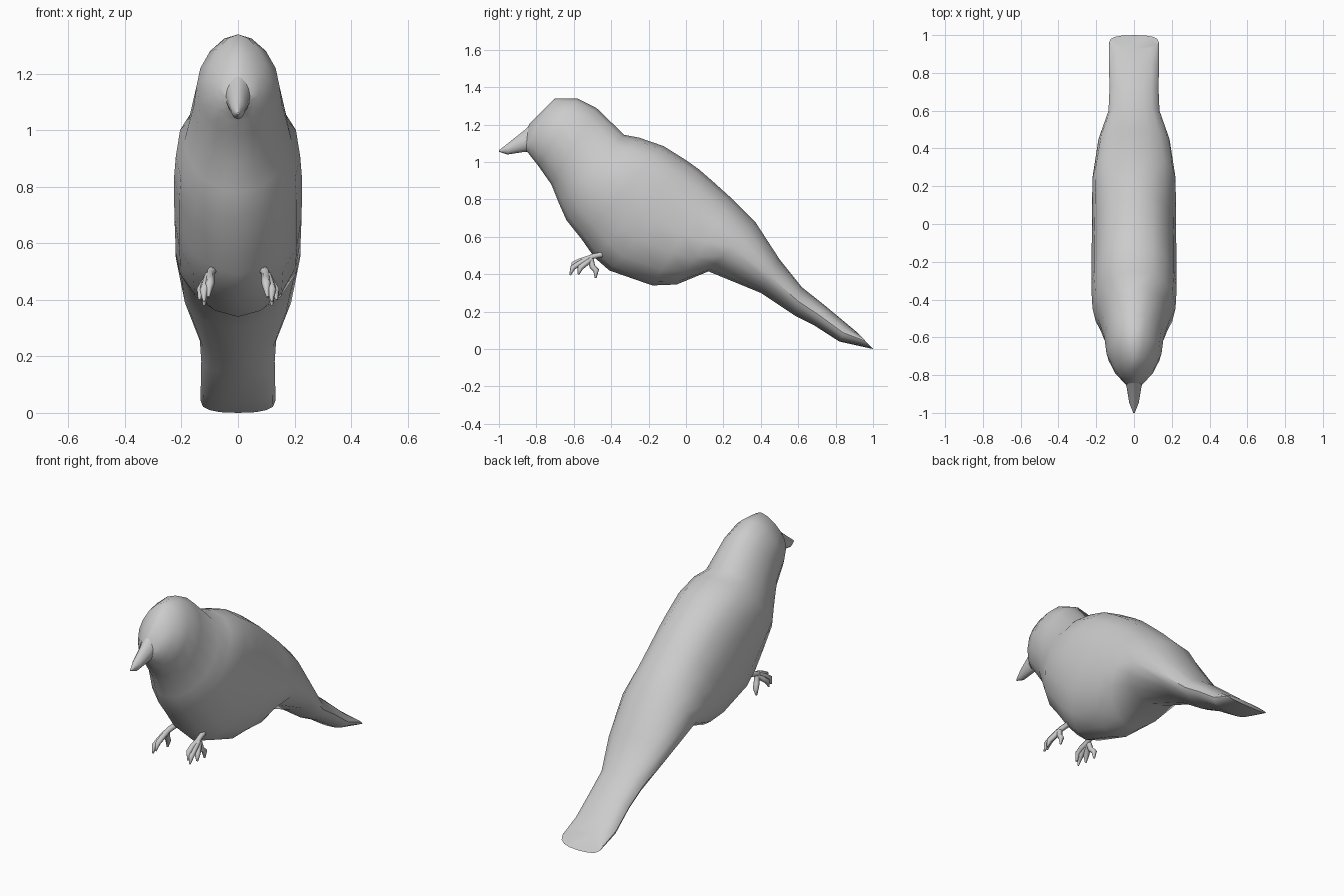
import bpy, bmesh, math
from mathutils import Vector

SIDES = 16


def finish(obj, angle):
    bpy.ops.object.select_all(action='DESELECT')
    obj.select_set(True)
    bpy.context.view_layer.objects.active = obj
    bpy.ops.object.shade_smooth_by_angle(angle=math.radians(angle))


def loft(name, rings, angle=45):
    """Rings: (top y, top z, bottom y, bottom z, half width, upper and lower squareness)."""
    bm = bmesh.new()
    loops = []
    for ty, tz, by, bz, w, upper, lower in rings:
        top, bottom = Vector((0, ty, tz)), Vector((0, by, bz))
        mid, half = (top + bottom) / 2, (top - bottom) / 2
        loop = []
        for i in range(SIDES):
            a = 2 * math.pi * i / SIDES
            s, c = math.sin(a), math.cos(a)
            n = upper if c > 0 else lower
            x = math.copysign(abs(s) ** (2 / n), s) * w
            h = math.copysign(abs(c) ** (2 / n), c)
            loop.append(bm.verts.new(mid + half * h + Vector((x, 0, 0))))
        loops.append(loop)
    for a, b in zip(loops, loops[1:]):
        for i in range(SIDES):
            j = (i + 1) % SIDES
            bm.faces.new((a[i], a[j], b[j], b[i]))
    bm.faces.new(loops[0])
    bm.faces.new(loops[-1])
    bmesh.ops.recalc_face_normals(bm, faces=bm.faces)
    mesh = bpy.data.meshes.new(name)
    bm.to_mesh(mesh)
    bm.free()
    obj = bpy.data.objects.new(name, mesh)
    bpy.context.collection.objects.link(obj)
    finish(obj, angle)
    return obj


# Head, breast, back and tail in one skin
loft("body", [
    (-0.84, 1.20, -0.86, 1.06, 0.042, 1.7, 2),
    (-0.77, 1.27, -0.845, 1.05, 0.076, 1.7, 2),
    (-0.70, 1.34, -0.83, 1.03, 0.108, 1.7, 2),
    (-0.58, 1.34, -0.79, 0.98, 0.146, 1.75, 1.9),
    (-0.48, 1.29, -0.72, 0.88, 0.157, 2, 1.9),
    (-0.33, 1.145, -0.68, 0.78, 0.190, 2.0, 1.9),
    (-0.25, 1.13, -0.64, 0.69, 0.220, 2.2, 1.9),
    (-0.12, 1.085, -0.56, 0.59, 0.226, 2.4, 2.0),
    (0.00, 1.01, -0.49, 0.49, 0.226, 2.4, 2.0),
    (0.07, 0.96, -0.41, 0.42, 0.225, 2.4, 2.0),
    (0.15, 0.89, -0.18, 0.34, 0.222, 2.3, 1.9),
    (0.25, 0.80, -0.05, 0.345, 0.222, 2.2, 1.9),
    (0.37, 0.68, 0.12, 0.415, 0.220, 2.1, 1.9),
    (0.50, 0.48, 0.40, 0.30, 0.188, 2, 1.7),
    (0.62, 0.33, 0.58, 0.18, 0.135, 2, 1.7),
    (0.74, 0.235, 0.68, 0.13, 0.13, 2.1, 1.8),
    (0.86, 0.135, 0.82, 0.04, 0.132, 2.1, 2.2),
    (0.92, 0.085, 1.00, 0.0, 0.132, 1.7, 2.6),
])

# Beak, continuing the line of the head
loft("beak", [
    (-0.82, 1.21, -0.85, 1.055, 0.046, 1.7, 2),
    (-0.87, 1.165, -0.87, 1.053, 0.038, 1.7, 2),
    (-0.94, 1.11, -0.955, 1.04, 0.025, 1.7, 2),
    (-0.999, 1.063, -1.0, 1.055, 0.004, 2, 2),
])

# Feet: tapered toes from one hub (x outward, y, z)
TOES = [
    [(0.09, -0.45, 0.505), (0.098, -0.50, 0.495), (0.105, -0.53, 0.475)],
    [(0.10, -0.51, 0.49), (0.098, -0.57, 0.47), (0.10, -0.60, 0.455), (0.105, -0.615, 0.41)],
    [(0.105, -0.52, 0.485), (0.115, -0.575, 0.455), (0.12, -0.605, 0.435), (0.12, -0.62, 0.395)],
    [(0.105, -0.51, 0.48), (0.12, -0.54, 0.455), (0.132, -0.565, 0.435), (0.137, -0.575, 0.40)],
    [(0.105, -0.51, 0.48), (0.11, -0.50, 0.44), (0.118, -0.48, 0.42), (0.12, -0.483, 0.38)],
]
for label, side in (("right", 1), ("left", -1)):
    curve = bpy.data.curves.new(label + "_foot", 'CURVE')
    curve.dimensions = '3D'
    curve.bevel_depth = 0.016
    curve.bevel_resolution = 1
    curve.use_fill_caps = True
    for toe in TOES:
        spline = curve.splines.new('POLY')
        spline.points.add(len(toe) - 1)
        for k, (p, (x, y, z)) in enumerate(zip(spline.points, toe)):
            p.co = (side * x, y, z, 1)
            p.radius = 0.3 if k == 3 else 1
    foot = bpy.data.objects.new(label + "_foot", curve)
    bpy.context.collection.objects.link(foot)
